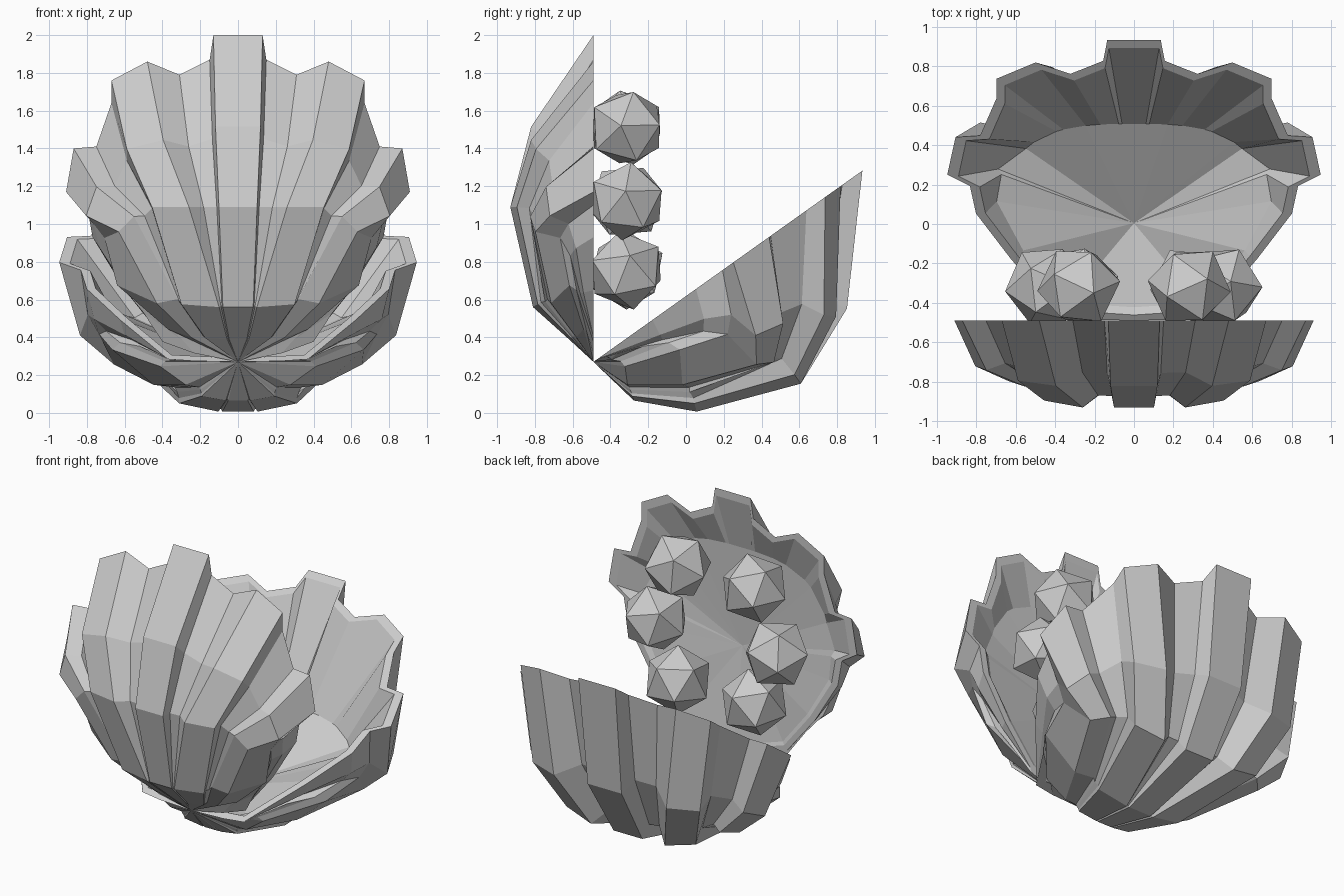
import bpy, bmesh, math, random
from mathutils import Vector, Matrix, Euler

if "Cube" in bpy.data.objects:
    bpy.data.objects.remove(bpy.data.objects["Cube"], do_unlink=True)

# One plain grey for everything
grey = bpy.data.materials.new("plain grey")
grey.use_nodes = True
grey.diffuse_color = (0.6, 0.6, 0.6, 1)
grey.node_tree.nodes["Principled BSDF"].inputs["Base Color"].default_value = (0.6, 0.6, 0.6, 1)

# Half of the scalloped rim: x, distance from hinge, fullness, groove flag, x at the root
HALF_RIM = [
    (0.13, 1.73, 1.0, 0, 0.08), (0.15, 1.60, 0.98, 1, 0.085), (0.31, 1.52, 0.97, 1, 0.09),
    (0.48, 1.59, 1.0, 0, 0.10), (0.67, 1.49, 0.92, 0, 0.30), (0.67, 1.37, 0.87, 1, 0.30),
    (0.75, 1.14, 0.80, 1, 0.31), (0.87, 1.13, 0.76, 0, 0.32), (0.91, 0.90, 0.70, 0, 0.43),
    (0.80, 0.83, 0.40, 0, 0.64), (0.77, 0.66, 0.28, 0, 0.60), (0.60, 0.38, 0.16, 0, 0.50),
]


def finish(bm, name):
    bmesh.ops.remove_doubles(bm, verts=bm.verts, dist=0.0005)
    bmesh.ops.recalc_face_normals(bm, faces=bm.faces)
    mesh = bpy.data.meshes.new(name)
    bm.to_mesh(mesh)
    bm.free()
    mesh.materials.append(grey)
    obj = bpy.data.objects.new(name, mesh)
    bpy.context.collection.objects.link(obj)


def rib_curve(station, beak):
    """Points of one rib line from the rim back towards the hinge."""
    x, u, full, groove, root = station
    spread, beak_u, beak_w = beak
    bend = 1 - max(0, 1 - u / 1.5) ** 2
    u2 = 0.82 * bend
    sunk = groove * full
    flank = u * (1 - full) ** 1.5
    return [
        Vector((x, u, 0)),
        Vector((root + 0.78 * (x - root), (u + u2) / 2 - 0.03 * full, 0.33 * full - 0.06 * sunk)),
        Vector((root + 0.42 * (x - root), u2, 0.44 * full - 0.05 * sunk)),
        Vector((root, 0.29 * bend + 0.45 * flank, 0.32 * full)),
        Vector((root * spread, beak_u * bend + 0.2 * flank, beak_w * full)),
    ]


def shell(name, ear, beak, apex, floor_size, wide, deep, along, out):
    """Ribbed outer dome, thick rim and recessed floor as one closed body."""
    half = HALF_RIM + [(ear[0], ear[1], 0, 0, ear[0])]
    stations = [(-x, u, f, g, -r) for x, u, f, g, r in reversed(half)] + half
    bm = bmesh.new()
    origin = Vector((0, -0.49, 0.27))

    def vert(p):
        return bm.verts.new(origin + Vector((p[0] * wide, 0, 0)) + along * p[1] + out * (p[2] * deep))

    # Outer dome
    curves = [[vert(p) for p in rib_curve(s, beak)] for s in stations]
    hinge = vert((0, 0, 0))
    for a, b in zip(curves, curves[1:]):
        for i in range(len(a) - 1):
            bm.faces.new((a[i], b[i], b[i + 1], a[i + 1]))
        bm.faces.new((a[-1], b[-1], hinge))
    # The two ends run along the rim plane to the hinge
    for c in (curves[0], curves[-1]):
        bm.faces.new(c + [hinge])

    # Rim lip and floor loops, both closed through the hinge
    loop = [(s[0], s[1]) for s in stations] + [(0, 0)]
    outer = [c[0] for c in curves] + [hinge]
    lip, floor = [], []
    sx, su, depth = floor_size
    for x, u in loop:
        lip.append(vert((x * 0.94, 0.7 + (u - 0.7) * 0.95, 0)))
        # Near the hinge the floor rises to meet the rim
        shallow = Vector((x * 0.9, 0.7 + (u - 0.7) * 0.92, depth * 0.12))
        du = u - apex[0]
        k = (abs(x / sx) ** 3 + abs(du / su) ** 3) ** (-1 / 3)
        sunken = Vector((x * k, apex[0] + du * k, depth))
        floor.append(vert(shallow.lerp(sunken, min(1, max(0, (u - 0.45) / 0.65)))))
    centre = vert((0, apex[0], apex[1]))
    n = len(loop)
    for i in range(n):
        j = (i + 1) % n
        bm.faces.new((outer[i], outer[j], lip[j], lip[i]))
        bm.faces.new((lip[i], lip[j], floor[j], floor[i]))
        bm.faces.new((floor[i], floor[j], centre))
    finish(bm, name)


# Upright front shell
shell("front_shell", (0.40, 0.13), (0.58, 0.12, 0.13), (0.68, 0.10),
      (0.66, 0.66, 0.08), 1.0, 1.0, Vector((0, 0, 1)), Vector((0, -1, 0)))

# Deeper reclining back shell
tilt = math.atan2(1.01, 1.42)
shell("back_shell", (0.36, 0.03), (0.62, 0.055, 0.175), (0.39, 0.18),
      (0.63, 0.60, 0.19), 1.04, 1.66,
      Vector((0, math.cos(tilt), math.sin(tilt))) * 1.01,
      Vector((0, math.sin(tilt), -math.cos(tilt))))

# Ring of six faceted pearls
random.seed(4)
for row, (x, z) in {"upper": (0.28, 1.51), "middle": (0.445, 1.12), "lower": (0.28, 0.755)}.items():
    for side, sign in (("left", 1), ("right", -1)):
        bm = bmesh.new()
        spin = Euler([random.uniform(0, math.tau) for _ in range(3)]).to_matrix().to_4x4()
        bmesh.ops.create_icosphere(bm, subdivisions=1, radius=0.213,
                                   matrix=Matrix.Translation((sign * x, -0.315, z)) @ spin)
        finish(bm, f"{row}_{side}_pearl")
